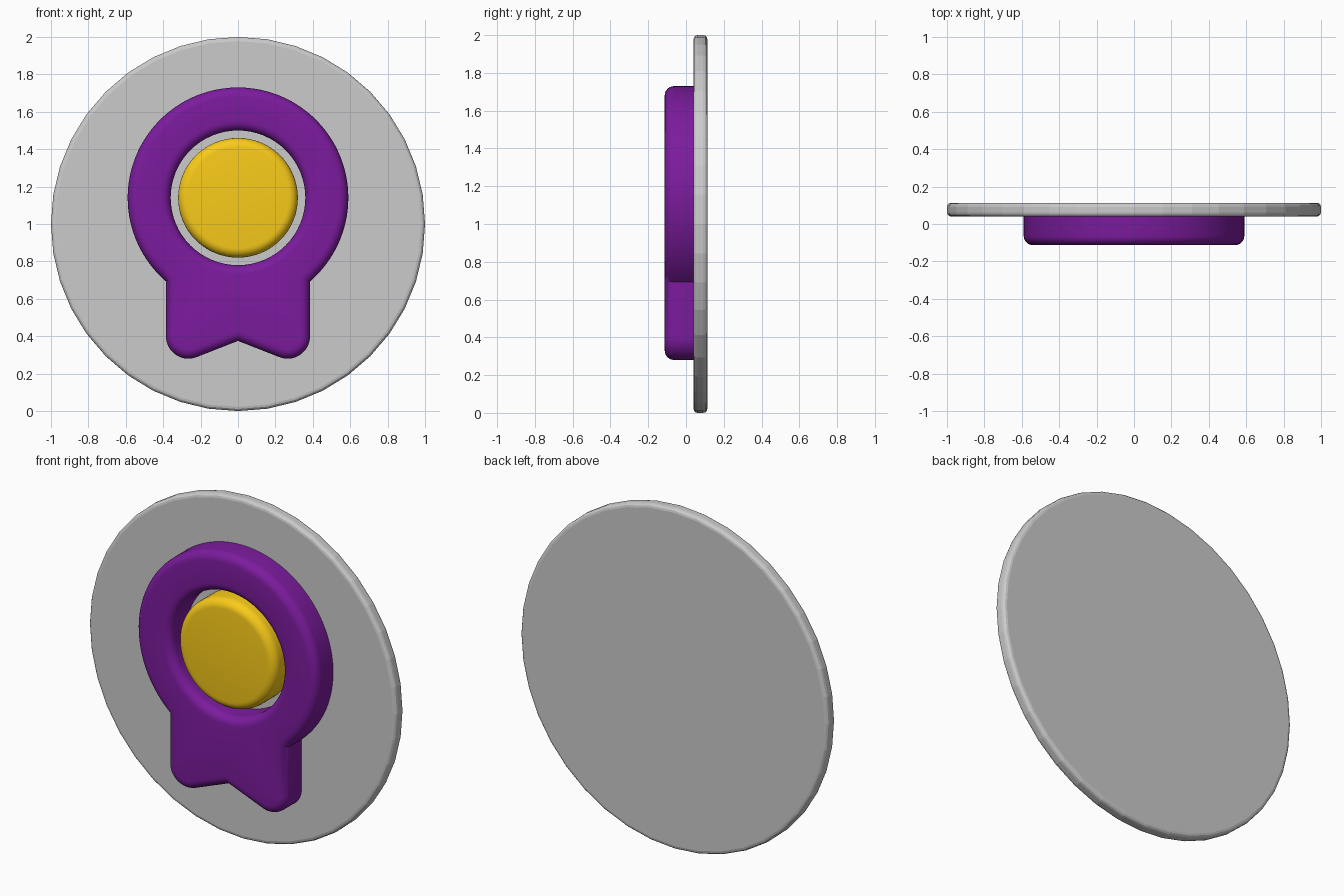
import bpy, bmesh
from math import sin, cos, acos, asin, atan2, hypot, pi, radians
from mathutils import Vector

if "Cube" in bpy.data.objects:
    bpy.data.objects.remove(bpy.data.objects["Cube"])


def arc(cx, cz, r, a0, a1, n):
    return [Vector((cx + r * cos(a0 + (a1 - a0) * i / n), cz + r * sin(a0 + (a1 - a0) * i / n)))
            for i in range(n + 1)]


def circle(cx, cz, r, n):
    return arc(cx, cz, r, 0, 2 * pi, n)[:-1]


def inset(pts, d):
    # move every point to its left (into the material) with mitred corners
    out = []
    for i, p in enumerate(pts):
        a = (p - pts[i - 1]).normalized()
        b = (pts[(i + 1) % len(pts)] - p).normalized()
        na, nb = Vector((-a.y, a.x)), Vector((-b.y, b.x))
        out.append(p + (na + nb) * (d / (1 + na.dot(nb))))
    return out


def slab(name, loops, y0, y1, r, seg, both=False, color=None, smooth=True):
    # extruded outline (with holes) whose front rim, or both rims, are rounded
    steps = [i / seg * pi / 2 for i in range(seg + 1)]
    layers = [(y0 + r * (1 - cos(a)), r * (1 - sin(a))) for a in steps]
    if both:
        layers += [(y1 - (y - y0), d) for y, d in reversed(layers)]
    else:
        layers.append((y1, 0))
    bm = bmesh.new()
    caps = [[], []]
    for pts in loops:
        rings = [[bm.verts.new((p.x, y, p.y)) for p in inset(pts, d)] for y, d in layers]
        n = len(pts)
        for a, b in zip(rings, rings[1:]):
            for i in range(n):
                j = (i + 1) % n
                bm.faces.new((a[i], a[j], b[j], b[i]))
        for cap, ring in zip(caps, (rings[0], rings[-1])):
            cap.append(ring)
    for cap in caps:
        if len(cap) == 1:
            bm.faces.new(cap[0])
        else:
            edges = [bm.edges.get((ring[i - 1], ring[i])) for ring in cap for i in range(len(ring))]
            bmesh.ops.triangle_fill(bm, edges=edges, use_beauty=True)
    bmesh.ops.recalc_face_normals(bm, faces=bm.faces)
    me = bpy.data.meshes.new(name)
    bm.to_mesh(me)
    bm.free()
    ob = bpy.data.objects.new(name, me)
    bpy.context.collection.objects.link(ob)
    if color:
        mat = bpy.data.materials.new(name + "_paint")
        mat.diffuse_color = (*color, 1)
        mat.use_nodes = True
        mat.node_tree.nodes["Principled BSDF"].inputs["Base Color"].default_value = mat.diffuse_color
        me.materials.append(mat)
    if smooth:
        bpy.ops.object.select_all(action='DESELECT')
        ob.select_set(True)
        bpy.context.view_layer.objects.active = ob
        bpy.ops.object.shade_smooth_by_angle(angle=radians(35))
    return ob


# backing disc
slab("backing_disc", [circle(0, 1, 1, 40)], 0.04, 0.113, 0.022, 3, both=True, smooth=False)

# rosette ring and ribbon tail in one outline
CZ, R, W = 1.14, 0.59, 0.385
FR, FZ, NOTCH = 0.12, 0.40, 0.375
FX = W - FR
join = acos(W / R)
slope = atan2(FZ - NOTCH, FX) - asin(FR / hypot(FX, FZ - NOTCH))
sweep = pi / 2 - slope
outline = (arc(0, CZ, R, -join, pi + join, 72)
           + arc(-FX, FZ, FR, pi, pi + sweep, 14)
           + [Vector((0, NOTCH))]
           + arc(FX, FZ, FR, -sweep, 0, 14))
hole = list(reversed(circle(0, CZ, 0.36, 64)))
slab("rosette_ribbon", [outline, hole], -0.113, 0.042, 0.05, 6, color=(0.2, 0.011, 0.34))

# centre button
slab("centre_button", [circle(0, CZ, 0.32, 64)], -0.113, 0.042, 0.05, 6, color=(0.95, 0.6, 0.01))
